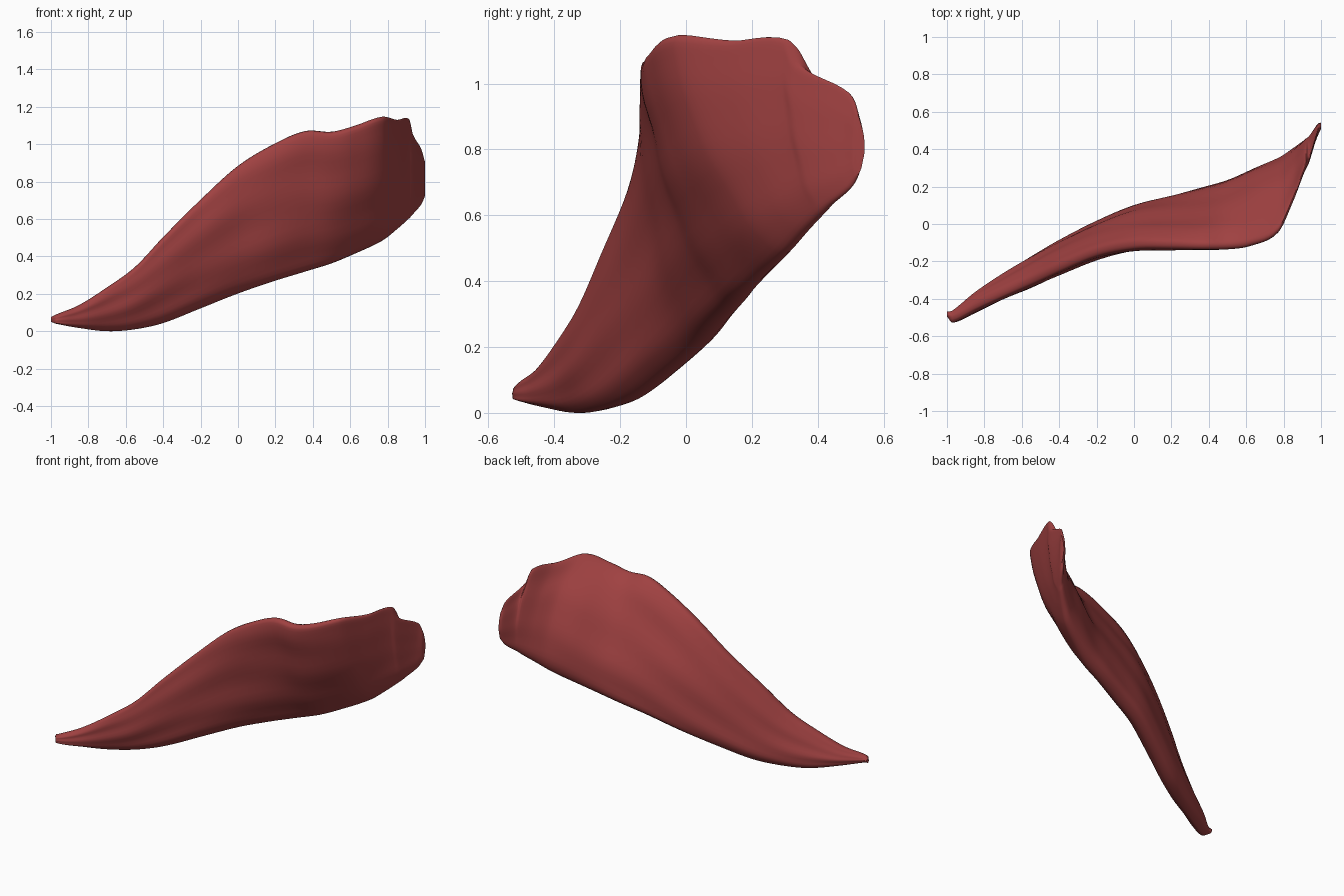
import bpy, bmesh, math
from mathutils import Vector

if "Cube" in bpy.data.objects:
    bpy.data.objects.remove(bpy.data.objects["Cube"])

# Cross-sections along x: x, top edge (y, z), bottom edge (y, z), half thickness
SECTIONS = [
    (-1.00, -0.49, 0.070, -0.475, 0.052, 0.014),
    (-0.97, -0.505, 0.085, -0.49, 0.040, 0.034),
    (-0.85, -0.44, 0.135, -0.41, 0.018, 0.055),
    (-0.70, -0.37, 0.23, -0.31, 0.000, 0.065),
    (-0.55, -0.30, 0.34, -0.23, 0.010, 0.078),
    (-0.40, -0.23, 0.50, -0.15, 0.042, 0.085),
    (-0.20, -0.15, 0.70, -0.05, 0.12, 0.088),
    (0.00, -0.115, 0.88, 0.04, 0.20, 0.088),
    (0.20, -0.115, 1.00, 0.10, 0.27, 0.088),
    (0.36, -0.12, 1.065, 0.15, 0.32, 0.084),
    (0.50, -0.12, 1.06, 0.19, 0.365, 0.080),
    (0.62, -0.105, 1.09, 0.24, 0.415, 0.074),
    (0.77, -0.035, 1.14, 0.31, 0.485, 0.066),
    (0.85, 0.13, 1.125, 0.36, 0.545, 0.058),
    (0.915, 0.30, 1.13, 0.41, 0.60, 0.045),
    (0.935, 0.34, 1.05, 0.43, 0.622, 0.040),
    (0.98, 0.49, 0.97, 0.49, 0.675, 0.022),
    (1.00, 0.52, 0.90, 0.52, 0.72, 0.008),
]
RING, STEPS = 48, 6


def blend(i, t):
    """Smooth interpolation between sections i and i+1."""
    n = len(SECTIONS)
    p0, p1 = SECTIONS[max(i - 1, 0)], SECTIONS[i]
    p2, p3 = SECTIONS[i + 1], SECTIONS[min(i + 2, n - 1)]
    h = p2[0] - p1[0]
    out = [p1[0] + h * t]
    for k in range(1, 6):
        m1 = (p2[k] - p0[k]) / (p2[0] - p0[0]) * h
        m2 = (p3[k] - p1[k]) / (p3[0] - p1[0]) * h
        out.append((2*t**3 - 3*t**2 + 1) * p1[k] + (t**3 - 2*t**2 + t) * m1
                   + (3*t**2 - 2*t**3) * p2[k] + (t**3 - t**2) * m2)
    return out


def ring_points(s):
    """Flattened rounded loop from top edge to bottom edge, with fibre ridges."""
    x, ty, tz, by, bz, half = s
    top, bot = Vector((x, ty, tz)), Vector((x, by, bz))
    axis = (bot - top).normalized()
    side = Vector((0, -axis.z, axis.y))          # points to the back
    bump = math.exp(-((x - 0.70) / 0.22) ** 2)   # fuller wide end
    back = 1 + 0.2 / (1 + math.exp(-(x + 0.1) * 10))
    pts = []
    for j in range(RING):
        a = 2 * math.pi * j / RING
        along = (1 - math.cos(a)) / 2
        w = math.copysign(abs(math.sin(a)) ** 0.75, math.sin(a))
        w *= 0.72 + 0.45 * along                 # thicker towards the lower edge
        fibre = 1 + 0.04 * math.sin(9 * a + 4 * x) + 0.04 * math.sin(5 * a - 6 * x)
        off = half * w * fibre
        belly = bump * math.sin(math.pi * along)
        off = off * back + 0.085 * belly if w > 0 else off - 0.02 * belly
        pts.append(top.lerp(bot, along) + side * off)
    return pts


# Muscle body lofted through the sections
bm = bmesh.new()
stations = [blend(i, k / STEPS) for i in range(len(SECTIONS) - 1) for k in range(STEPS)]
stations.append(list(SECTIONS[-1]))
rings = [[bm.verts.new(p) for p in ring_points(s)] for s in stations]
for r0, r1 in zip(rings, rings[1:]):
    for j in range(RING):
        k = (j + 1) % RING
        bm.faces.new((r0[j], r0[k], r1[k], r1[j]))
bm.faces.new(rings[0])
bm.faces.new(rings[-1])
low = min(v.co.z for v in bm.verts)
bmesh.ops.translate(bm, verts=bm.verts, vec=(0, 0, -low))
bmesh.ops.recalc_face_normals(bm, faces=bm.faces)
mesh = bpy.data.meshes.new("muscle")
bm.to_mesh(mesh)
bm.free()
muscle = bpy.data.objects.new("muscle", mesh)
bpy.context.collection.objects.link(muscle)

# Muscle red
mat = bpy.data.materials.new("muscle_red")
mat.diffuse_color = (0.35, 0.053, 0.053, 1)
mat.use_nodes = True
mat.node_tree.nodes["Principled BSDF"].inputs["Base Color"].default_value = mat.diffuse_color
mesh.materials.append(mat)

bpy.context.view_layer.objects.active = muscle
muscle.select_set(True)
bpy.ops.object.shade_smooth_by_angle(angle=math.radians(50))
